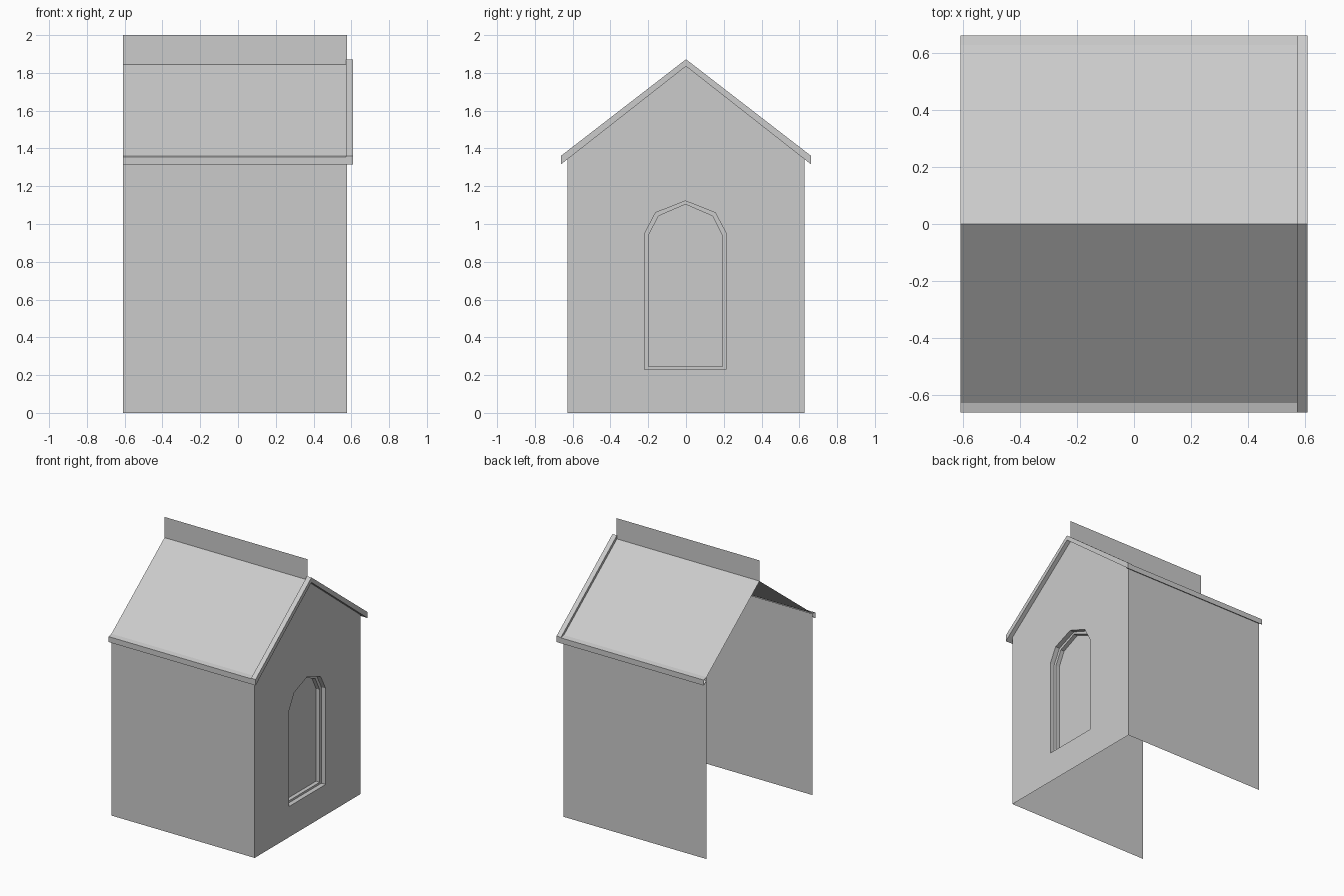
import bpy, bmesh

if "Cube" in bpy.data.objects:
    bpy.data.objects.remove(bpy.data.objects["Cube"])

XB, XW, XF = -0.61, 0.578, 0.61    # open back, gable wall, trim front
YW, YE = 0.628, 0.663              # wall, eave
EAVE, RIDGE = 1.36, 1.845


def finish(bm, name):
    bmesh.ops.remove_doubles(bm, verts=bm.verts, dist=1e-5)
    bmesh.ops.recalc_face_normals(bm, faces=bm.faces)
    me = bpy.data.meshes.new(name)
    bm.to_mesh(me)
    bm.free()
    ob = bpy.data.objects.new(name, me)
    bpy.context.collection.objects.link(ob)
    return ob


def quads(name, faces):
    bm = bmesh.new()
    for f in faces:
        bm.faces.new([bm.verts.new(p) for p in f])
    return finish(bm, name)


def strip(profile, x0, x1):
    """Sweep an open (y, z) profile along x."""
    return [[(x0, *a), (x1, *a), (x1, *b), (x0, *b)]
            for a, b in zip(profile, profile[1:])]


def arch(x, w, z0, z1, shoulder, sw, top):
    c = -0.003
    yz = [(-w, z0), (w, z0), (w, z1), (sw, shoulder), (0, top), (-sw, shoulder), (-w, z1)]
    return [(x, y + c, z) for y, z in yz]


def ring(bm, pts):
    vs = [bm.verts.new(p) for p in pts]
    return vs, [bm.edges.new((vs[i - 1], vs[i])) for i in range(len(vs))]


# Gable wall with stepped window recess
bm = bmesh.new()
outline = [(XW, -YW, 0), (XW, YW, 0), (XW, YW, EAVE), (XW, 0, RIDGE), (XW, -YW, EAVE)]
_, wall_edges = ring(bm, outline)
outer = (0.216, 0.23, 0.95, 1.06, 0.158, 1.122)
inner = (0.196, 0.245, 0.938, 1.042, 0.143, 1.104)
prev, hole_edges = ring(bm, arch(XW, *outer))
bmesh.ops.triangle_fill(bm, edges=wall_edges + hole_edges, use_beauty=True)
for x, dims in ((XW - 0.035, outer), (XW - 0.035, inner), (XW - 0.065, inner)):
    cur = [bm.verts.new(p) for p in arch(x, *dims)]
    for i in range(len(cur)):
        bm.faces.new((prev[i - 1], prev[i], cur[i], cur[i - 1]))
    prev = cur
bm.faces.new(prev)
finish(bm, "gable_wall")

# Ridge sheet
quads("ridge_sheet", strip([(0, RIDGE), (0, 2.0)], XB, XW))

for s, side in ((-1, "front"), (1, "rear")):
    # Side wall
    quads(side + "_wall", strip([(s * YW, 0), (s * YW, EAVE)], XB, XW))
    # Roof slope
    quads(side + "_roof", strip([(s * YW, EAVE + 0.004), (0, RIDGE)], XB, XW))
    # Eave trim
    quads(side + "_eave_trim", strip(
        [(s * YW, EAVE + 0.004), (s * YE, EAVE - 0.004), (s * YE, 1.315), (s * YW, 1.338)], XB, XF))
    # Gable trim, raised above the roof
    prof = [(0, 1.872), (s * YE, EAVE), (s * YE, 1.315), (0, 1.835)]
    xi = 0.573
    faces = strip(prof, xi, XF)
    faces += [[(x, *p) for p in prof] for x in (xi, XF)]
    quads(side + "_gable_trim", faces)
